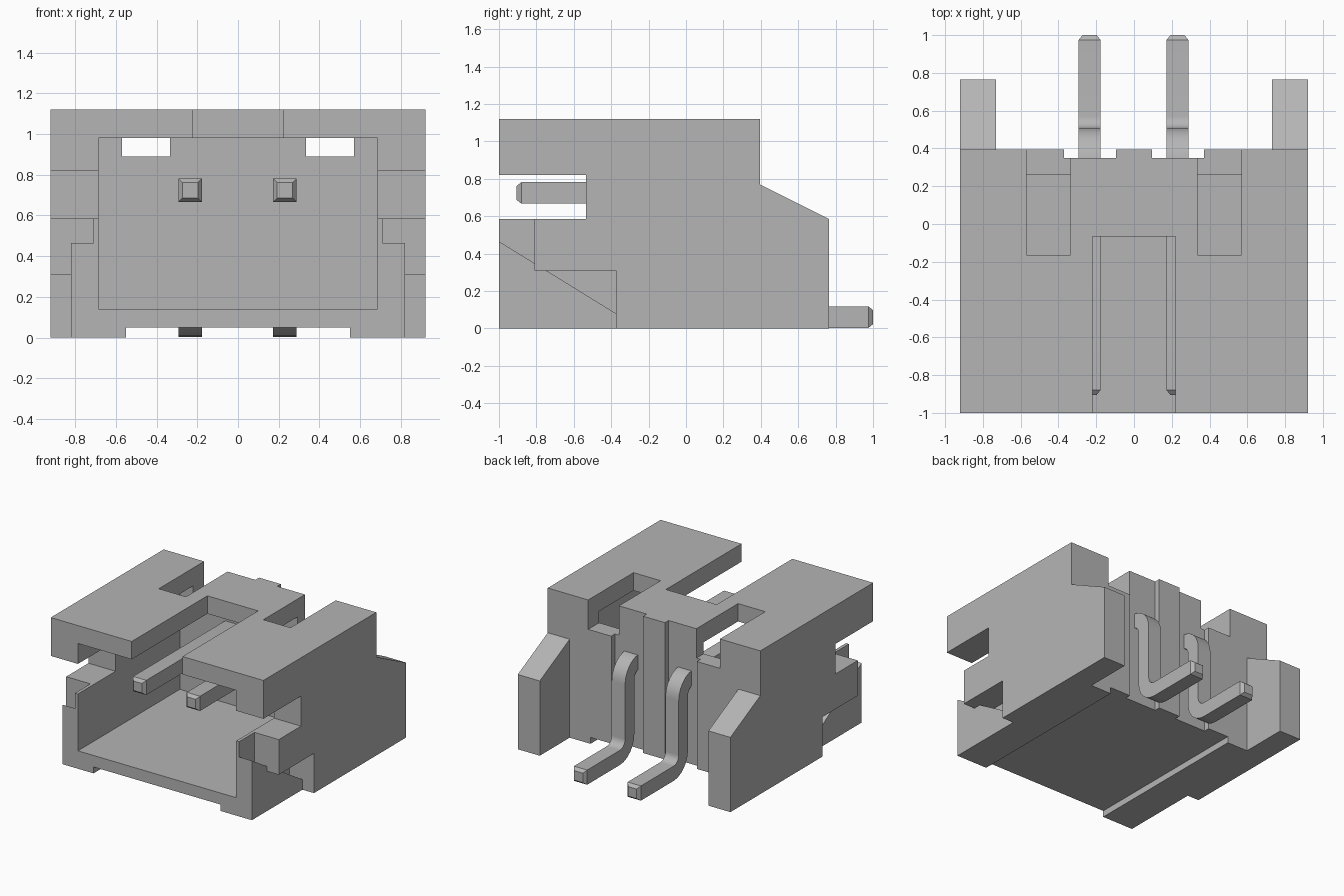
import bpy, bmesh, math

cube = bpy.data.objects.get("Cube")
if cube:
    bpy.data.objects.remove(cube, do_unlink=True)

grey = bpy.data.materials.new("neutral grey")
grey.use_nodes = True
colour = (0.46, 0.46, 0.46, 1)
grey.diffuse_color = colour
grey.node_tree.nodes["Principled BSDF"].inputs["Base Color"].default_value = colour


def finish(name, bm):
    bmesh.ops.recalc_face_normals(bm, faces=bm.faces[:])
    mesh = bpy.data.meshes.new(name)
    bm.to_mesh(mesh)
    bm.free()
    mesh.materials.append(grey)
    obj = bpy.data.objects.new(name, mesh)
    bpy.context.collection.objects.link(obj)
    return obj


def prism(name, points, lo, hi, axis):
    """Closed prism: a yz outline swept along x, or an xy outline along z."""
    bm = bmesh.new()
    place = (lambda p, t: (t, *p)) if axis == "x" else (lambda p, t: (*p, t))
    a = [bm.verts.new(place(p, lo)) for p in points]
    b = [bm.verts.new(place(p, hi)) for p in points]
    bm.faces.new(a)
    bm.faces.new(b)
    for i in range(len(a)):
        bm.faces.new((a[i - 1], a[i], b[i], b[i - 1]))
    return finish(name, bm)


def box(name, x0, x1, y0, y1, z0, z1):
    return prism(name, [(x0, y0), (x1, y0), (x1, y1), (x0, y1)], z0, z1, "z")


def side_prism(name, points, x0, x1, s):
    return prism(name, points, min(s * x0, s * x1), max(s * x0, s * x1), "x")


def side_box(name, x0, x1, y0, y1, z0, z1, s):
    return box(name, min(s * x0, s * x1), max(s * x0, s * x1), y0, y1, z0, z1)


# Housing plan, with the two pin grooves in its back
half = [(0.92, -1), (0.92, 0.395), (0.37, 0.395), (0.37, 0.35), (0.095, 0.35), (0.095, 0.395)]
plan = half + [(-x, y) for x, y in reversed(half)]
housing = prism("housing", plan, 0, 1.12, "z")

# Mating cavity, roof slot and raised underside
parts = [
    ("DIFFERENCE", box("cavity_cutter", -0.685, 0.685, -1.1, 0.26, 0.14, 0.98)),
    ("DIFFERENCE", box("roof_slot_cutter", -0.22, 0.22, -1.1, -0.065, 0.9, 1.2)),
    ("DIFFERENCE", box("underside_cutter", -0.55, 0.55, -1.1, 0.6, -0.1, 0.05)),
]

wing = [(0.3, 0), (0.765, 0), (0.765, 0.585), (0.395, 0.77), (0.3, 0.77)]
front_pocket = [(-1.1, 0.6), (-0.81, 0.6), (-0.81, 0.348), (-1.1, 0.527)]
lower_pocket = [(-0.748, 0.31), (-0.375, 0.31), (-0.375, 0.08)]
outer_pocket = [(-1.1, 0.6), (-0.81, 0.6), (-0.81, 0.31),
                (-0.375, 0.31), (-0.375, -0.1), (-1.1, -0.1)]
for s in (1, -1):
    parts += [
        # Rear mounting wing
        ("UNION", side_prism("rear_wing", wing, 0.73, 0.92, s)),
        # Side window, rear roof opening and the pockets around the sloped gusset
        ("DIFFERENCE", side_box("window_cutter", 0.6, 1, -1.1, -0.535, 0.585, 0.82, s)),
        ("DIFFERENCE", side_box("roof_opening_cutter", 0.335, 0.57, -0.165, 0.5, 0.89, 1.2, s)),
        ("DIFFERENCE", side_prism("front_pocket_cutter", front_pocket, 0.71, 1, s)),
        ("DIFFERENCE", side_prism("lower_pocket_cutter", lower_pocket, 0.71, 1, s)),
        ("DIFFERENCE", side_prism("outer_pocket_cutter", outer_pocket, 0.82, 1.1, s)),
    ]

for operation, part in parts:
    mod = housing.modifiers.new(part.name, "BOOLEAN")
    mod.operation = operation
    mod.solver = "EXACT"
    mod.object = part
    part.hide_render = True

# Bake the cuts and discard the helpers
bpy.context.view_layer.update()
evaluated = housing.evaluated_get(bpy.context.evaluated_depsgraph_get())
baked = bpy.data.meshes.new_from_object(evaluated)
housing.modifiers.clear()
housing.data = baked
for _, part in parts:
    bpy.data.objects.remove(part, do_unlink=True)


def pin(name, x):
    """Sweep a square section along a double-bent path with chamfered tips."""
    w, r = 0.0575, 0.12
    top, low, drop = 0.724, 0.06, 0.45
    path = [(-0.905, top, 0, 0.65), (-0.88, top, 0, 1)]
    turns = [math.radians(15 * i) for i in range(7)]
    for a in turns:
        path.append((drop - r + r * math.sin(a), top - r + r * math.cos(a), -a, 1))
    for a in reversed(turns):
        path.append((drop + r - r * math.sin(a), low + r - r * math.cos(a), -a, 1))
    path += [(0.975, low, 0, 1), (1, low, 0, 0.65)]
    bm = bmesh.new()
    rings = []
    for y, z, a, k in path:
        ring = []
        for u, v in ((-1, -1), (1, -1), (1, 1), (-1, 1)):
            d = v * w * k
            ring.append(bm.verts.new((x + u * w * k, y - d * math.sin(a), z + d * math.cos(a))))
        rings.append(ring)
    for a, b in zip(rings, rings[1:]):
        for i in range(4):
            j = (i + 1) % 4
            bm.faces.new((a[i], a[j], b[j], b[i]))
    bm.faces.new(rings[0])
    bm.faces.new(rings[-1])
    obj = finish(name, bm)
    bpy.ops.object.select_all(action="DESELECT")
    obj.select_set(True)
    bpy.context.view_layer.objects.active = obj
    bpy.ops.object.shade_smooth_by_angle(angle=math.radians(30))


pin("left_pin", 0.23)
pin("right_pin", -0.235)
